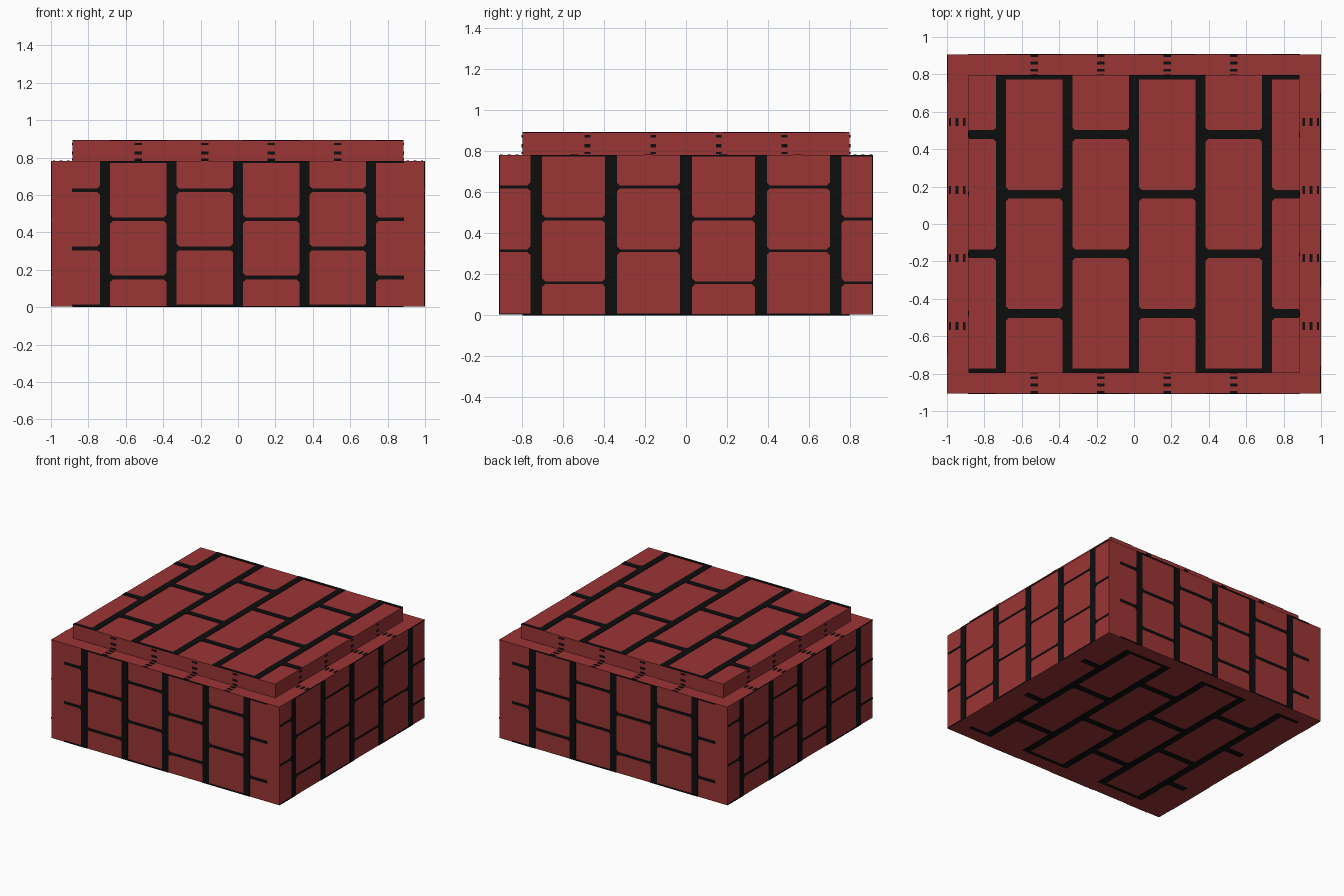
import bpy, bmesh
from mathutils import Vector

if "Cube" in bpy.data.objects:
    bpy.data.objects.remove(bpy.data.objects["Cube"])

T = 0.003  # thickness of the mortar plates


def material(name, rgb):
    m = bpy.data.materials.new(name)
    m.diffuse_color = (*rgb, 1)
    m.use_nodes = True
    m.node_tree.nodes["Principled BSDF"].inputs["Base Color"].default_value = m.diffuse_color
    return m


RED = material("brick red", (0.33, 0.035, 0.035))
BLACK = material("mortar black", (0.004, 0.004, 0.004))
X, Y, Z = Vector((1, 0, 0)), Vector((0, 1, 0)), Vector((0, 0, 1))


def finish(name, bm, mat):
    me = bpy.data.meshes.new(name)
    bm.to_mesh(me)
    bm.free()
    me.materials.append(mat)
    ob = bpy.data.objects.new(name, me)
    bpy.context.collection.objects.link(ob)


def box(name, hx, hy, z0, z1):
    bm = bmesh.new()
    bmesh.ops.create_cube(bm, size=1)
    for v in bm.verts:
        v.co = (v.co.x * 2 * hx, v.co.y * 2 * hy, z0 + (v.co.z + 0.5) * (z1 - z0))
    finish(name, bm, RED)


def plates(name, origin, u, v, polys):
    """Thin black plates lying on the plane spanned by u and v."""
    bm = bmesh.new()
    n = u.cross(v)
    for poly in polys:
        low = [bm.verts.new(origin + u * a + v * b) for a, b in poly]
        top = [bm.verts.new(p.co + n * T) for p in low]
        bm.faces.new(top)
        bm.faces.new(low[::-1])
        for i in range(4):
            j = (i + 1) % 4
            bm.faces.new((low[i], low[j], top[j], top[i]))
    finish(name, bm, BLACK)


def rect(u0, u1, v0, v1):
    return [(u0, v0), (u1, v0), (u1, v1), (u0, v1)]


def bricks(half, pu, wu, v0, v1, pv, wv, soft=0.014):
    """Staggered columns of bricks: long joints, cross joints, rounded corners."""
    out = [rect(k * pu - wu / 2, k * pu + wu / 2, v0, v1) for k in range(-2, 3)]
    for c in range(6):
        a = -half if c == 0 else (c - 3) * pu + wu / 2
        b = half if c == 5 else (c - 2) * pu - wu / 2
        for j in range(3):
            v = v0 + pv * (2 * j + c % 2)
            out.append(rect(a, b, max(v0, v - wv / 2), min(v1, v + wv / 2)))
            if v0 + 0.05 < v < v1 - 0.05:
                d = wv / 2 + soft
                for e in (a, b):
                    if abs(e) < half:
                        out.append([(e - d, v), (e, v - d), (e + d, v), (e, v + d)])
    return out


def dashes(us, du, rows):
    return [rect(u - du, u + du, a, b) for u in us for a, b in rows]


# Main block and raised slab
box("main_block", 1 - T, 0.91 - T, T, 0.78)
box("raised_slab", 0.888 - T, 0.8 - T, 0.78, 0.893 - T)

# Brick pattern on top and underside
flat = bricks(0.885, 0.3555, 0.054, -0.797, 0.797, 0.3187, 0.047)
plates("top_mortar", Z * (0.893 - T), X, Y, flat)
plates("underside_mortar", Z * T, X, -Y, flat)

XS = [k * 0.3555 for k in (-1.5, -0.5, 0.5, 1.5)]
YS = [k * 0.32 for k in (-1.5, -0.5, 0.5, 1.5)]
LEDGE_YS = [k * 0.363 for k in (-1.5, -0.5, 0.5, 1.5)]
slab_rows = [(0.785, 0.795), (0.817, 0.833), (0.866, 0.878)]
ledge_rows = [(0.0, 0.012), (0.035, 0.052), (0.075, 0.09)]

# Opposite sides repeat, turned half a circle
for s, fb, lr in ((1, "front", "right"), (-1, "back", "left")):
    plates(fb + "_mortar", Y * -s * (0.91 - T), X * s, Z,
           bricks(0.888, 0.3555, 0.054, T, 0.78, 0.1555, 0.02))
    plates(lr + "_mortar", X * s * (1 - T), Y * s, Z,
           bricks(0.907, 0.3645, 0.058, T, 0.78, 0.1555, 0.014))
    plates(fb + "_slab_marks", Y * -s * (0.8 - T), X * s, Z, dashes(XS, 0.021, slab_rows))
    plates(lr + "_slab_marks", X * s * (0.888 - T), Y * s, Z, dashes(YS, 0.014, slab_rows))
    # Marks on the ledge around the slab
    plates(fb + "_ledge_marks", Vector((0, -s * 0.905, 0.78)), X * s, Y * s,
           dashes(XS, 0.021, ledge_rows))
    plates(lr + "_ledge_marks", Vector((s * 0.99, 0, 0.78)), Y * s, -X * s,
           dashes(LEDGE_YS, 0.021, ledge_rows))
